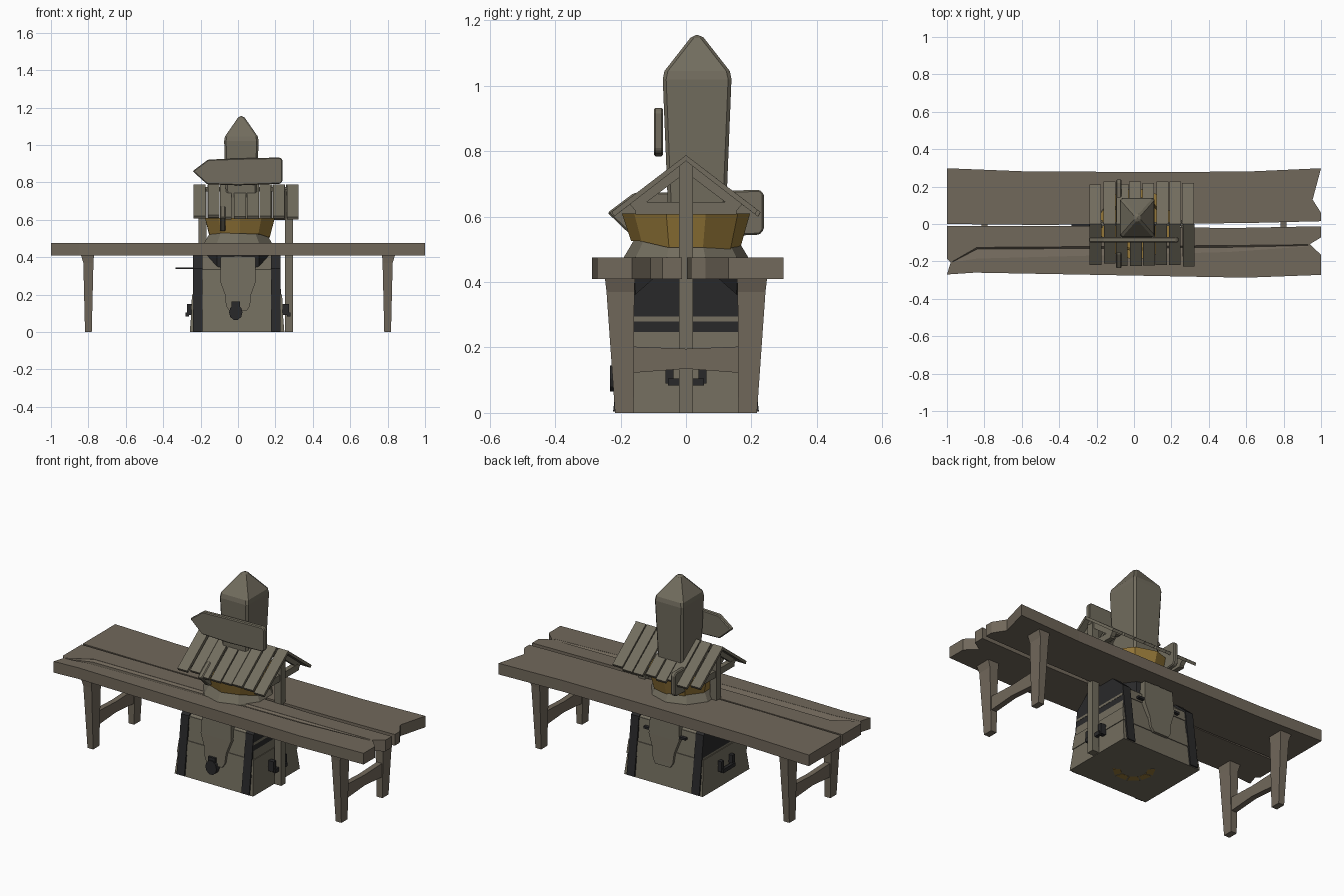
import bpy, bmesh, math, random

if "Cube" in bpy.data.objects:
    bpy.data.objects.remove(bpy.data.objects["Cube"])
random.seed(4)

def material(name, rgb):
    m = bpy.data.materials.new(name)
    m.diffuse_color = (*rgb, 1)
    m.use_nodes = True
    m.node_tree.nodes["Principled BSDF"].inputs["Base Color"].default_value = m.diffuse_color
    return m

WOOD = material("brown grey wood", (0.165, 0.138, 0.104))
GREY = material("weathered grey", (0.168, 0.152, 0.112))
GOLD = material("old gold", (0.30, 0.185, 0.04))
IRON = material("dark iron", (0.022, 0.022, 0.023))

def rings(name, loops, mat, bevel=0):
    """Skin a list of equal-length vertex loops and cap both ends."""
    bm = bmesh.new()
    vs = [[bm.verts.new(p) for p in loop] for loop in loops]
    n = len(vs[0])
    for a, b in zip(vs, vs[1:]):
        for i in range(n):
            bm.faces.new((a[i], a[(i + 1) % n], b[(i + 1) % n], b[i]))
    bm.faces.new(vs[0][::-1])
    bm.faces.new(vs[-1])
    bmesh.ops.recalc_face_normals(bm, faces=bm.faces)
    me = bpy.data.meshes.new(name)
    bm.to_mesh(me)
    bm.free()
    ob = bpy.data.objects.new(name, me)
    bpy.context.collection.objects.link(ob)
    me.materials.append(mat)
    if bevel:
        mod = ob.modifiers.new("bevel", "BEVEL")
        mod.width = bevel
        mod.segments = 1
    return ob

def prism(name, axis, pts, lo, hi, mat, bevel=0):
    """Extrude a 2D outline along one axis."""
    put = {"x": lambda p, t: (t, p[0], p[1]),
           "y": lambda p, t: (p[0], t, p[1]),
           "z": lambda p, t: (p[0], p[1], t)}[axis]
    return rings(name, [[put(p, t) for p in pts] for t in (lo, hi)], mat, bevel)

def tower(name, levels, mat, bevel=0):
    """Stack of rectangles: (z, x0, x1, y0, y1)."""
    return rings(name, [[(a, c, z), (b, c, z), (b, d, z), (a, d, z)]
                        for z, a, b, c, d in levels], mat, bevel)

def box(name, x0, x1, y0, y1, z0, z1, mat, bevel=0):
    return tower(name, [(z0, x0, x1, y0, y1), (z1, x0, x1, y0, y1)], mat, bevel)

def drum(name, levels, n, mat, cx=0.0, jitter=None):
    """Round stack: (z, radius); jitter gives a ragged ring."""
    loops = []
    for k, (z, r) in enumerate(levels):
        loops.append([(cx + r * math.cos((i + .5) * math.tau / n),
                       r * math.sin((i + .5) * math.tau / n),
                       z + (random.uniform(-.018, .018) if k == jitter else 0))
                      for i in range(n)])
    return rings(name, loops, mat)

# Bench planks
prism("back_plank", "z", [(-1, .0), (-1, .298), (-.6, .282), (0, .278), (.6, .28), (1, .298),
      (.955, .13), (1, .06), (1, .015), (.6, .005), (0, .0), (-.5, -.005)], .41, .475, WOOD)
front = prism("front_plank", "z", [(-1, -.012), (-1, -.185), (-.98, -.205), (-1, -.27), (-.85, -.26),
      (-.2, -.272), (.6, -.287), (1, -.272), (1, -.165), (.94, -.108), (1, -.072), (1, -.012),
      (.5, -.022), (0, -.012)], .41, .475, WOOD)
# Shallow worn groove along the front plank
groove = rings("groove_cutter", [[(x, y0, .485), (x, y1, .485), (x, y1, .474), (x, ym, zb), (x, y0, .474)]
      for x, y0, ym, y1, zb in ((-.97, -.205, -.203, -.2, .472), (-.84, -.185, -.135, -.125, .462),
      (.5, -.15, -.125, -.115, .464), (.93, -.12, -.115, -.11, .472))], WOOD)
groove.hide_render = True
groove.hide_viewport = True
cut = front.modifiers.new("groove", "BOOLEAN")
cut.operation = "DIFFERENCE"
cut.object = groove

# Bench legs and stretchers
for sx in (-1, 1):
    side = "left" if sx < 0 else "right"
    for sy in (-1, 1):
        def level(z, inner, outer, y0, y1):
            return (z, *sorted((sx * (.8 - inner), sx * (.8 + outer))), *sorted((sy * y0, sy * y1)))
        tower(f"{side}_{'front' if sy < 0 else 'back'}_leg",
              [level(0, .018, .018, .16, .217), level(.37, .027, .027, .158, .243),
               level(.412, .03, .04, .156, .248)], WOOD)
    prism(f"{side}_stretcher", "x", [(-.17, .122), (0, .135), (.17, .122), (.17, .203), (0, .196),
          (-.17, .203)], sx * .8 - .016, sx * .8 + .016, WOOD)

# Chest: stacked boards narrowing upward
def half(z):
    return .258 - .085 * z, .215 - .13 * z

edges = [0, .12, .2, .28, .335]
for k, (a, b) in enumerate(zip(edges, edges[1:])):
    lip = .004 if k % 2 else 0
    (xa, ya), (xb, yb) = half(a), half(b)
    tower(f"chest_board_{k}", [(a, -xa - lip, xa + lip - .01, -ya - lip, ya + lip),
          (b, -xb - lip, xb + lip - .01, -yb - lip, yb + lip)], GREY)
prism("chest_lid", "x", [(-.172, .335), (-.085, .41), (-.06, .44), (.06, .44), (.085, .41), (.172, .335)],
      -.228, .215, GREY)
# Iron straps over the chest
for name, x in (("left", -.215), ("right", .202)):
    prism(f"{name}_strap", "x", [(-.223, .004), (-.181, .34), (-.09, .42), (.09, .42), (.181, .34),
          (.223, .004)], x - .025, x + .025, IRON)
# Latch plates front and back
for name, s in (("front", -1), ("back", 1)):
    tower(f"{name}_latch_plate", [(z, -w - .002, w + .002, *sorted((s * y, s * .1)))
          for z, w, y in ((.115, .045, .216), (.14, .062, .214), (.2, .068, .21),
                          (.275, .095, .205), (.405, .09, .195))], GREY)
prism("lock", "y", [(-.012 + .036 * math.cos(i * math.tau / 10), .105 + .042 * math.sin(i * math.tau / 10))
      for i in range(10)], -.232, -.19, IRON)
box("lock_hasp", -.035, .011, -.226, -.19, .12, .162, IRON)
for x in (-.1, .1):
    box("back_hinge", x - .035, x + .035, .18, .2, .29, .302, IRON)
# Side handles
for name, s in (("left", -1), ("right", 1)):
    for y in (-.05, .05):
        box(f"{name}_handle_mount", *sorted((s * .235, s * .272)), y - .012, y + .012, .09, .15, IRON)
    box(f"{name}_handle_grip", *sorted((s * .262, s * .28)), -.055, .055, .083, .105, IRON)

# Well: dark lower wall, stone ring, gold basin
drum("well_wall", [(.3, .165), (.335, .19), (.45, .195)], 10, IRON)
drum("stone_ring", [(.44, .195), (.476, .19), (.535, .155)], 10, GREY)
drum("gold_basin", [(.515, .168), (.61, .196), (.61, .15), (.56, .14)], 10, GOLD, .01, jitter=0)
# Well base showing under the chest
for k in range(5):
    a, b = math.pi * (.75 + .22 * k), math.pi * (.75 + .22 * k + .19)
    prism("base_gold_patch", "z", [(r * math.cos(t), r * math.sin(t))
          for r, t in ((.07, a), (.11, a), (.11, b), (.07, b))], -.001, .002, GOLD)

# Well roof frame
for name, x in (("left", -.19), ("right", .272)):
    box(f"{name}_well_post", x - .021, x + .021, -.021, .021, .0 if x > 0 else .3, .765, GREY)
    box(f"{name}_tie_beam", x - .014, x + .014, -.155, .155, .607, .645, GREY)
    for s in (-1, 1):
        prism(f"{name}_rafter", "x", [(0, .77), (s * .175, .642), (s * .155, .618), (0, .735)],
              x - .013, x + .013, GREY)
box("ridge_beam", -.215, .295, -.012, .012, .75, .775, GREY)
box("crank", -.335, -.2, -.012, -.002, .336, .346, IRON)
# Roof planks
for k in range(8):
    x = -.235 + k * .0705
    for s in (-1, 1):
        r = .222 + random.uniform(-.015, .008)
        drop = .785 - .75 * r
        shift = random.uniform(-.004, .004)
        prism("roof_plank", "x", [(0, .788), (s * r, drop), (s * (r - .008), drop - .014), (0, .77)],
              x + shift, x + .063 + shift, GREY)

# Tall signpost with pointed cap
def post(z, hx, hy):
    return (z, .018 - hx, .018 + hx, .034 - hy, .034 + hy)

tower("sign_post", [post(.02, .07, .08), post(.6, .078, .088), post(1.02, .092, .105),
      post(1.045, .088, .1), post(1.155, .012, .014)], GREY, .01)
# Two arrow boards
prism("upper_sign", "y", [(-.243, .86), (-.16, .922), (0, .928), (.225, .933), (.238, .92), (.238, .805),
      (.225, .792), (0, .784), (-.165, .79)], -.098, -.07, GREY, .005)
prism("lower_sign", "x", [(-.24, .612), (-.16, .672), (0, .676), (.225, .682), (.238, .67), (.238, .56),
      (.225, .545), (0, .535), (-.165, .54)], -.095, -.067, GREY, .005)
